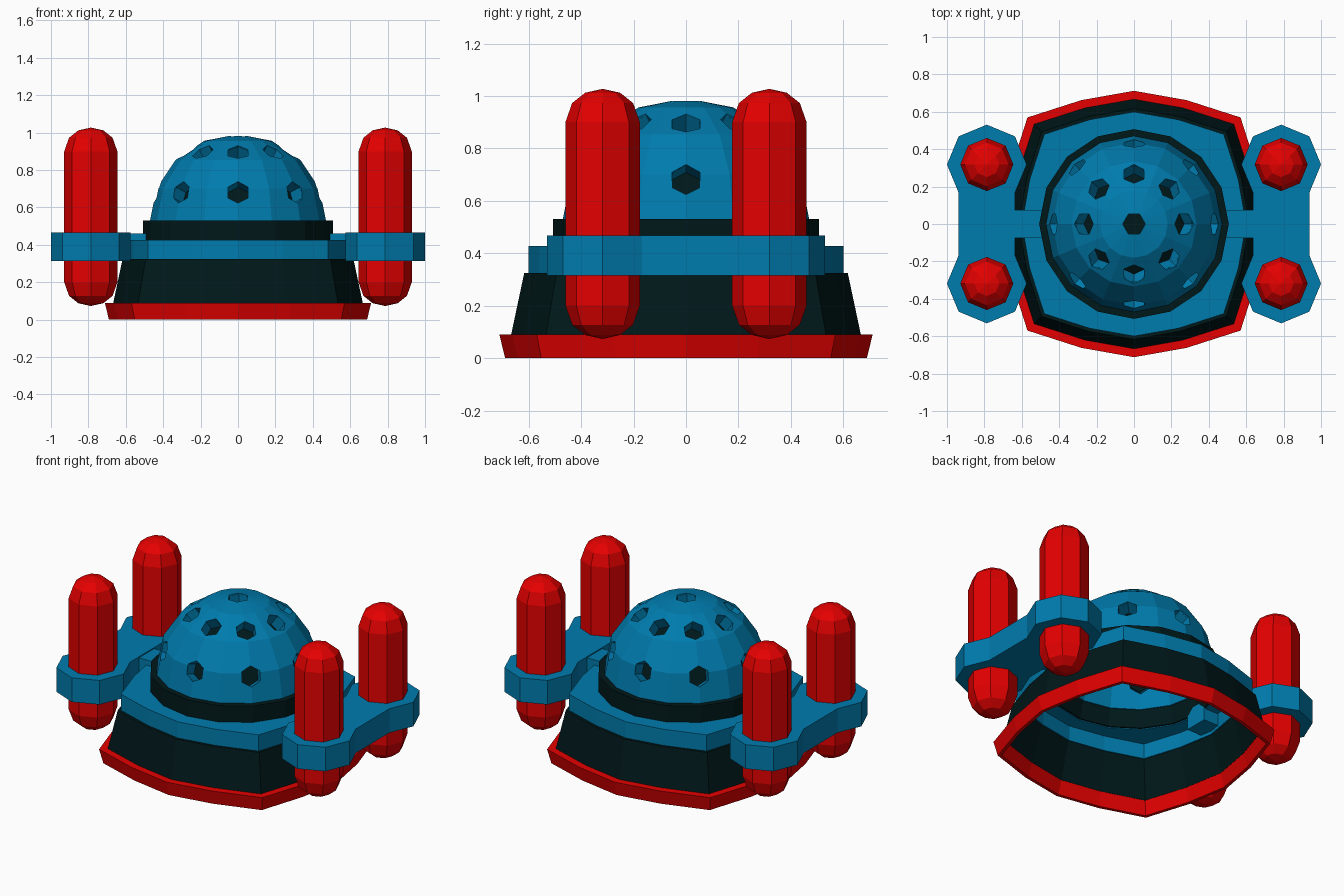
import bpy, bmesh
from math import sin, cos, pi, radians
from mathutils import Vector

if "Cube" in bpy.data.objects:
    bpy.data.objects.remove(bpy.data.objects["Cube"])


def material(name, rgb):
    m = bpy.data.materials.new(name)
    m.diffuse_color = (*rgb, 1)
    m.use_nodes = True
    m.node_tree.nodes["Principled BSDF"].inputs["Base Color"].default_value = m.diffuse_color
    return m


RED = material("red", (0.78, 0.0, 0.0))
BLUE = material("blue", (0.0, 0.2, 0.42))
DARK = material("dark", (0.0, 0.009, 0.01))


def make(name, bm, mat):
    bmesh.ops.remove_doubles(bm, verts=bm.verts, dist=1e-5)
    bmesh.ops.recalc_face_normals(bm, faces=bm.faces)
    me = bpy.data.meshes.new(name)
    bm.to_mesh(me)
    bm.free()
    me.materials.append(mat)
    ob = bpy.data.objects.new(name, me)
    bpy.context.collection.objects.link(ob)
    return ob


def loft(bm, rings, loop=False):
    """Skin a stack of rings; cap the ends, or join last to first."""
    vs = [[bm.verts.new(p) for p in r] for r in rings]
    n = len(vs[0])
    pairs = list(zip(vs, vs[1:])) + ([(vs[-1], vs[0])] if loop else [])
    for a, b in pairs:
        for i in range(n):
            j = (i + 1) % n
            bm.faces.new((a[i], a[j], b[j], b[i]))
    if not loop:
        bm.faces.new(vs[0])
        bm.faces.new(vs[-1])


def circle(r, z, n=16, x=0, y=0):
    return [(x + r * cos(2 * pi * i / n), y + r * sin(2 * pi * i / n), z) for i in range(n)]


def bulged(r, z):
    """Square with bowed sides, 16 points, r = reach at the middle of a side."""
    pts = []
    for q in range(4):
        c, s = cos(q * pi / 2), sin(q * pi / 2)
        for x, y in ((1, 0), (0.93, 0.395), (0.8, 0.8), (0.395, 0.93)):
            pts.append((r * (x * c - y * s), r * (x * s + y * c), z))
    return pts


def shell(name, rings, mat):
    bm = bmesh.new()
    loft(bm, rings, True)
    return make(name, bm, mat)


# Hollow base: red rim, dark skirt, blue collar, dark seat ring
shell("base_rim", [bulged(0.69, 0), bulged(0.712, 0.09), bulged(0.645, 0.09), bulged(0.67, 0)], RED)
shell("skirt", [bulged(0.668, 0.085), bulged(0.617, 0.325), bulged(0.58, 0.325), bulged(0.645, 0.085)], DARK)
shell("collar", [bulged(0.60, 0.315), bulged(0.60, 0.427), circle(0.485, 0.427), circle(0.485, 0.41),
                 bulged(0.575, 0.41), bulged(0.575, 0.315)], BLUE)
shell("dome_seat", [circle(0.507, 0.415), circle(0.507, 0.53), circle(0.45, 0.53), circle(0.475, 0.415)], DARK)

# Dome shell
CZ, R, RI = 0.52, 0.472, 0.445
bm = bmesh.new()


def arc(r):
    return [circle(max(r * cos(k * pi / 8), 1e-7), CZ + r * sin(k * pi / 8)) for k in range(5)]


loft(bm, arc(R) + arc(RI)[::-1], True)
bmesh.ops.dissolve_degenerate(bm, dist=1e-6, edges=bm.edges)
dome = make("dome", bm, BLUE)


# Hexagonal ports: one at the top and two rows of eight
def hexagon(az, el, dist, r=0.061):
    d = Vector((cos(az) * cos(el), sin(az) * cos(el), sin(el)))
    u = Vector((-sin(az), cos(az), 0))
    v = d.cross(u)
    o = Vector((0, 0, CZ)) + d * dist
    return [o + r * (sin(i * pi / 3) * u + cos(i * pi / 3) * v) for i in range(6)]


ports = [(0, pi / 2)] + [(k * pi / 4, radians(e)) for e in (20.5, 54.5) for k in range(8)]
cut, walls, backs = bmesh.new(), bmesh.new(), bmesh.new()
for az, el in ports:
    loft(cut, [hexagon(az, el, 0.30), hexagon(az, el, 0.55)])
    loft(walls, [hexagon(az, el, 0.375, 0.064), hexagon(az, el, 0.452, 0.064),
                 hexagon(az, el, 0.452, 0.0605), hexagon(az, el, 0.375, 0.0605)], True)
    loft(backs, [hexagon(az, el, 0.365, 0.064), hexagon(az, el, 0.377, 0.064)])
cutter = make("port_cutter", cut, BLUE)
cutter.hide_render = True
make("port_walls", walls, BLUE)
make("port_backs", backs, DARK)
mod = dome.modifiers.new("ports", 'BOOLEAN')
mod.operation, mod.solver, mod.object = 'DIFFERENCE', 'EXACT', cutter
bpy.context.view_layer.update()
dome.data = bpy.data.meshes.new_from_object(dome.evaluated_get(bpy.context.evaluated_depsgraph_get()))
dome.modifiers.clear()
bpy.data.objects.remove(cutter)

# Side brackets, arms and pods
PX, PY, PR, PH = 0.787, 0.318, 0.142, 0.127
for side, s in (("right", 1), ("left", -1)):
    outline = [(PX + 0.213 * cos(k * pi / 4), cy + 0.213 * sin(k * pi / 4))
               for cy, k0 in ((-PY, 3), (PY, -1)) for k in range(k0, k0 + 7)]
    bm = bmesh.new()
    loft(bm, [[(s * x, y, z) for x, y in outline] for z in (0.315, 0.467)])
    make(side + "_bracket", bm, BLUE)

    bm = bmesh.new()
    loft(bm, [[(s * x, y, z) for y, z in ((-0.075, 0.335), (0.075, 0.335), (0.075, 0.46), (-0.075, 0.46))]
              for x in (0.46, 0.66)])
    make(side + "_arm", bm, BLUE)

    for end, t in (("front", -1), ("back", 1)):
        bm = bmesh.new()
        rings = []
        for z, sg in ((0.2, -1), (0.9, 1)):
            part = [circle(max(PR * cos(radians(a)), 1e-7), z + sg * PH * sin(radians(a)), 8, s * PX, t * PY)
                    for a in (0, 35, 62, 90)]
            rings += part[::sg]
        loft(bm, rings)
        bmesh.ops.dissolve_degenerate(bm, dist=1e-6, edges=bm.edges)
        make(f"{end}_{side}_pod", bm, RED)
